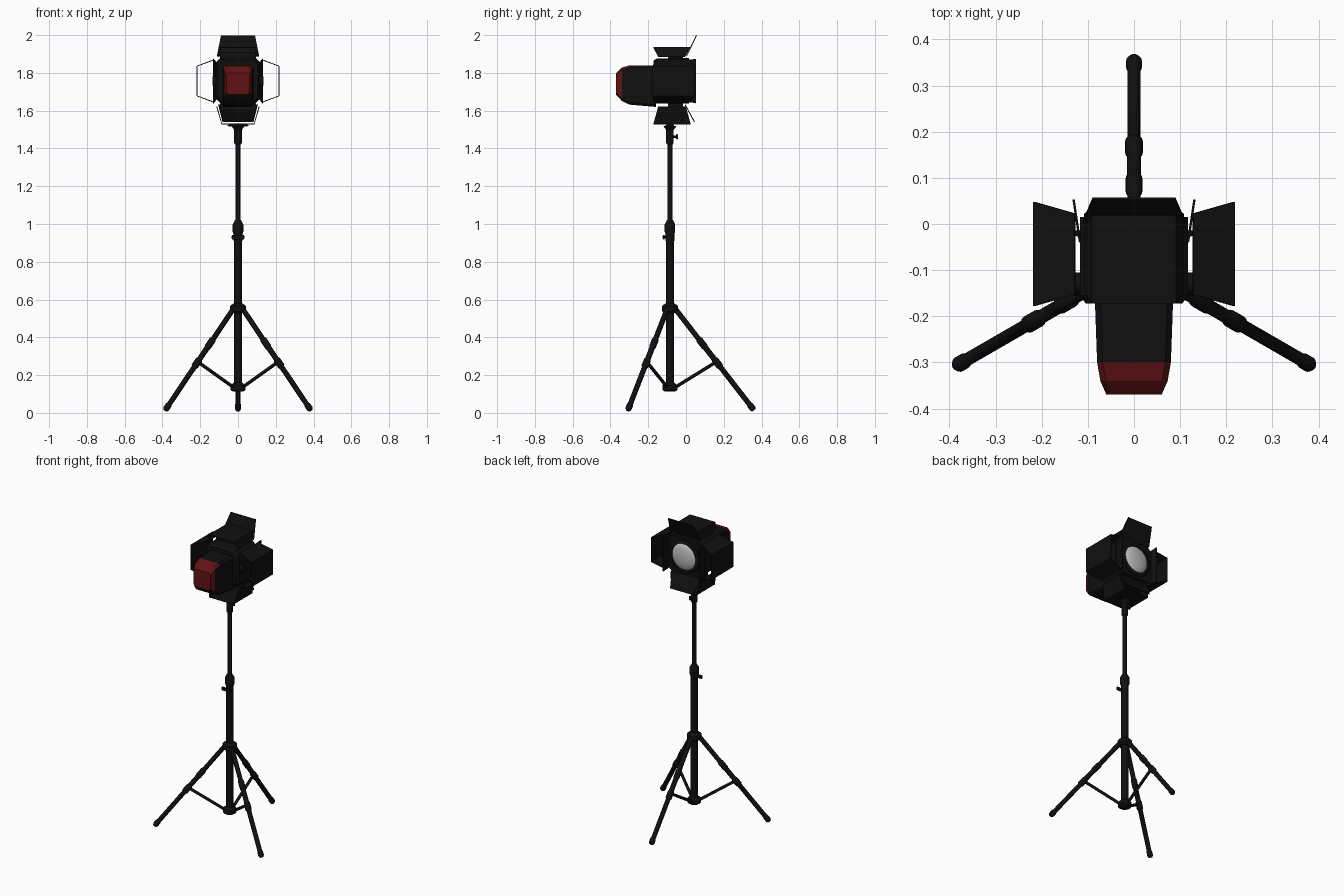
import bpy, bmesh, math
from mathutils import Vector, Matrix

if "Cube" in bpy.data.objects:
    bpy.data.objects.remove(bpy.data.objects["Cube"])


def material(name, rgb, rough):
    m = bpy.data.materials.new(name)
    m.use_nodes = True
    m.diffuse_color = (*rgb, 1)
    node = m.node_tree.nodes["Principled BSDF"]
    node.inputs["Base Color"].default_value = (*rgb, 1)
    node.inputs["Roughness"].default_value = rough
    return m


BLACK = material("matte black", (0.005, 0.005, 0.005), 0.6)
RED = material("dark red", (0.12, 0.006, 0.007), 0.6)
GLASS = material("lens grey", (0.5, 0.5, 0.5), 0.4)

POLE_Y = -0.085
HEAD_Z = 1.757


def finish(name, bm, mat=BLACK, smooth=True):
    bmesh.ops.recalc_face_normals(bm, faces=bm.faces)
    mesh = bpy.data.meshes.new(name)
    bm.to_mesh(mesh)
    bm.free()
    ob = bpy.data.objects.new(name, mesh)
    bpy.context.collection.objects.link(ob)
    mesh.materials.append(mat)
    if smooth:
        bpy.ops.object.select_all(action="DESELECT")
        ob.select_set(True)
        bpy.context.view_layer.objects.active = ob
        bpy.ops.object.shade_smooth_by_angle(angle=math.radians(40))
    return ob


def turned(name, start, end, profile, mat=BLACK, sides=20):
    """Round part along start-end; profile is (fraction, radius) pairs."""
    a, b = Vector(start), Vector(end)
    turn = (b - a).to_track_quat("Z", "Y")
    bm = bmesh.new()
    rings = []
    for t, r in profile:
        c = a.lerp(b, t)
        rings.append([bm.verts.new(c + turn @ Vector((r * math.cos(k * math.tau / sides),
                      r * math.sin(k * math.tau / sides), 0))) for k in range(sides)])
    skin(bm, rings)
    return finish(name, bm, mat)


def skin(bm, rings):
    n = len(rings[0])
    for p, q in zip(rings, rings[1:]):
        for k in range(n):
            bm.faces.new((p[k], p[(k + 1) % n], q[(k + 1) % n], q[k]))
    bm.faces.new(rings[0])
    bm.faces.new(rings[-1])


def rod(name, start, end, r):
    return turned(name, start, end, [(0, r), (1, r)])


def loft(name, sections, cut):
    """Chamfered box along y; sections are (y, half width, low z, high z)."""
    bm = bmesh.new()
    rings = []
    for y, w, lo, hi in sections:
        pts = [(w - cut, lo), (w, lo + cut), (w, hi - cut), (w - cut, hi)]
        pts += [(-x, z) for x, z in reversed(pts)]
        rings.append([bm.verts.new((x, y, z)) for x, z in pts])
    skin(bm, rings)
    return finish(name, bm, smooth=False)


def box(name, centre, size, bevel=0.004):
    bm = bmesh.new()
    bmesh.ops.create_cube(bm, size=1, matrix=Matrix.Translation(centre) @ Matrix.Diagonal((*size, 1)))
    bmesh.ops.bevel(bm, geom=bm.edges[:], offset=bevel, segments=2, affect="EDGES")
    return finish(name, bm)


def sheet(name, strips, angle, thick=0.005):
    """Sheet metal from rows of (outward, sideways, y), turned about the lamp axis."""
    out = Vector((math.cos(angle), 0, math.sin(angle)))
    side = Vector((-math.sin(angle), 0, math.cos(angle)))
    bm = bmesh.new()
    rows = [[bm.verts.new(out * u + side * v + Vector((0, y, HEAD_Z))) for u, v, y in row] for row in strips]
    for p, q in zip(rows, rows[1:]):
        bm.faces.new((p[0], p[1], q[1], q[0]))
    ob = finish(name, bm, smooth=False)
    mod = ob.modifiers.new("thickness", "SOLIDIFY")
    mod.thickness = thick
    mod.offset = 0


# Stand: telescopic column, collars and hubs
def column(name, z0, z1, profile):
    return turned(name, (0, POLE_Y, z0), (0, POLE_Y, z1), profile)


rod("lower_column", (0, POLE_Y, 0.12), (0, POLE_Y, 0.95), 0.021)
rod("upper_column", (0, POLE_Y, 0.93), (0, POLE_Y, 1.51), 0.014)
column("height_collar", 0.91, 1.02, [(0, 0.023), (0.3, 0.023), (0.45, 0.028), (0.8, 0.028), (1, 0.016)])
column("head_socket", 1.42, 1.52, [(0, 0.015), (0.1, 0.02), (0.8, 0.02), (1, 0.016)])
column("leg_hub", 0.53, 0.58, [(0, 0.032), (0.2, 0.043), (0.7, 0.043), (1, 0.024)])
column("brace_hub", 0.112, 0.16, [(0, 0.026), (0.2, 0.04), (0.7, 0.04), (1, 0.024)])
rod("height_screw", (0, POLE_Y, 0.93), (0, -0.115, 0.93), 0.008)
box("height_knob", (0, -0.118, 0.93), (0.07, 0.014, 0.022))
rod("head_screw", (0, POLE_Y, 1.462), (0, -0.052, 1.462), 0.006)
box("head_knob", (0, -0.047, 1.462), (0.022, 0.01, 0.028), 0.003)

# Three legs with sleeves, feet and braces
for i in range(3):
    a = math.radians(90 + 120 * i)

    def at(radius, z):
        return (radius * math.cos(a), POLE_Y + radius * math.sin(a), z)

    turned(f"leg_{i + 1}", at(0.025, 0.555), at(0.445, 0.014),
           [(0, 0.014), (0.3, 0.014), (0.31, 0.018), (0.38, 0.018), (0.39, 0.015), (0.5, 0.015),
            (0.51, 0.019), (0.57, 0.019), (0.58, 0.014), (0.94, 0.014), (0.95, 0.017),
            (0.985, 0.017), (1, 0.011)])
    rod(f"brace_{i + 1}", at(0.03, 0.137), at(0.237, 0.265), 0.009)

# Lamp head
loft("lamp_body", [(-0.172, 0.105, 1.645, 1.865), (-0.155, 0.117, 1.638, 1.876),
                   (0.015, 0.117, 1.638, 1.88)], 0.025)
rear = loft("rear_housing", [(-0.37, 0.06, 1.685, 1.80), (-0.34, 0.073, 1.652, 1.828),
                             (-0.30, 0.08, 1.632, 1.84), (-0.16, 0.085, 1.62, 1.84)], 0.012)
rear.data.materials.append(RED)
for f in rear.data.polygons:
    y = f.center.y
    if y < -0.30 and f.normal.z > -0.4 and (y < -0.34 or f.normal.z > 0.3):
        f.material_index = 1

# Lens with its rim
turned("lens_rim", (0, 0.0, HEAD_Z), (0, 0.028, HEAD_Z),
       [(0, 0.108), (0.8, 0.108), (1, 0.1), (1, 0.088), (0.6, 0.086)], sides=40)
dome = [(math.sin(k * math.pi / 16), 0.086 * math.cos(k * math.pi / 16)) for k in range(8)]
turned("lens", (0, 0.016, HEAD_Z), (0, 0.042, HEAD_Z), dome + [(1, 0.002)], GLASS, 40)

# Channel guards: (name, angle, inner reach, outer reach, inner half width,
# outer half width, back y, front y)
guards = [("left", 0, 0.128, 0.217, 0.112, 0.079, -0.178, 0.048),
          ("right", 180, 0.128, 0.217, 0.112, 0.079, -0.178, 0.048),
          ("top", 90, 0.128, 0.177, 0.105, 0.09, -0.172, 0.02),
          ("bottom", 270, 0.135, 0.227, 0.112, 0.086, -0.172, 0.024)]
for name, deg, u0, u1, w0, w1, y0, y1 in guards:
    rows = [[(u, v, y0 + i), (u, v, y1 - i)] for u, v, i in
            ((u0, -w0, 0.025), (u1, -w1, 0), (u1, w1, 0), (u0, w0, 0.025))]
    sheet(f"{name}_guard", rows, math.radians(deg))

# Barn door flaps: (name, angle, inner reach, inner y, outer reach, outer y, half widths)
flaps = [("left", 0, 0.117, -0.04, 0.131, 0.053, 0.1, 0.118),
         ("right", 180, 0.117, -0.04, 0.131, 0.053, 0.1, 0.118),
         ("top", 90, 0.132, 0.003, 0.241, 0.055, 0.112, 0.09),
         ("bottom", 270, 0.125, -0.005, 0.217, 0.045, 0.105, 0.082)]
for name, deg, u0, y0, u1, y1, w0, w1 in flaps:
    sheet(f"{name}_flap", [[(u0, -w0, y0), (u0, w0, y0)], [(u1, -w1, y1), (u1, w1, y1)]],
          math.radians(deg))

# Hinges, tilt pivots and mount
for z, name in ((1.888, "top_hinge"), (1.62, "bottom_hinge")):
    box(name, (0, -0.055, z), (0.19, 0.08, 0.045))
for s, name in ((1, "left_pivot"), (-1, "right_pivot")):
    rod(name, (s * 0.1, -0.13, HEAD_Z), (s * 0.135, -0.13, HEAD_Z), 0.025)
    rod(name + "_hinge", (s * 0.122, -0.02, 1.66), (s * 0.122, -0.02, 1.855), 0.007)
box("mount_plate", (0, POLE_Y, 1.522), (0.11, 0.045, 0.014))
column("mount_neck", 1.495, 1.52, [(0, 0.018), (1, 0.036)])
